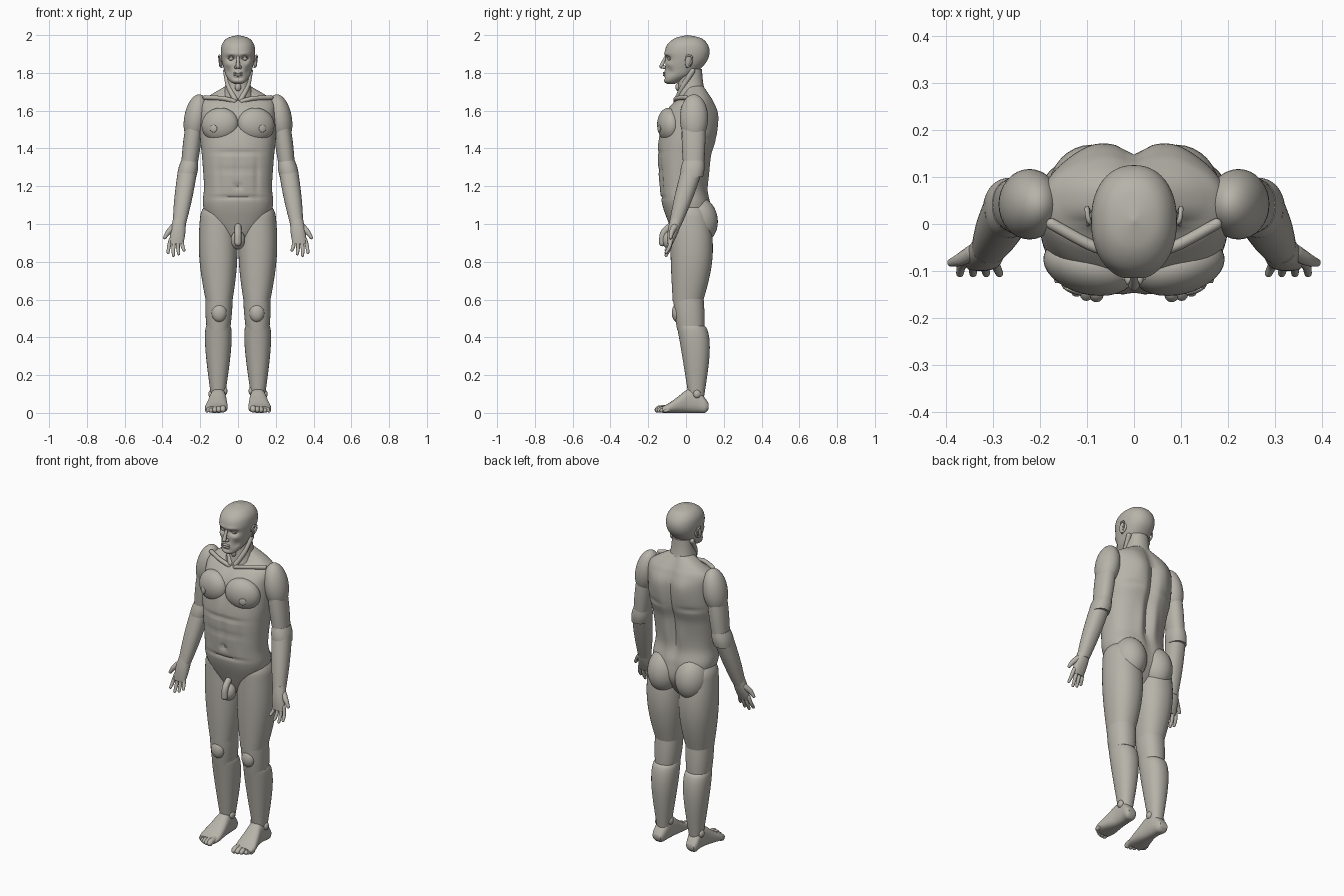
import bpy, bmesh
from math import sin, cos, pi, exp, sqrt, radians, copysign
from mathutils import Vector, Matrix, Euler

cube = bpy.data.objects.get("Cube")
if cube:
    bpy.data.objects.remove(cube, do_unlink=True)

# One clay colour for the whole figure
CLAY = (.47, .45, .4, 1)
clay = bpy.data.materials.new("warm grey clay")
clay.use_nodes = True
clay.diffuse_color = CLAY
for node in clay.node_tree.nodes:
    if node.type == 'BSDF_PRINCIPLED':
        node.inputs["Base Color"].default_value = CLAY


def finish(name, bm, mirror):
    """Turn a bmesh into a smooth object, mirrored across x if asked."""
    bmesh.ops.recalc_face_normals(bm, faces=bm.faces)
    mesh = bpy.data.meshes.new(name)
    bm.to_mesh(mesh)
    bm.free()
    mesh.materials.append(clay)
    obj = bpy.data.objects.new(name, mesh)
    bpy.context.collection.objects.link(obj)
    bpy.ops.object.select_all(action='DESELECT')
    obj.select_set(True)
    bpy.context.view_layer.objects.active = obj
    bpy.ops.object.shade_smooth_by_angle(angle=radians(50))
    if mirror:
        modifier = obj.modifiers.new("mirror", 'MIRROR')
        modifier.use_mirror_merge = False


def skin(name, ring_sets, mirror=True, sculpt=Vector):
    """Bridge each list of rings into a closed skin."""
    bm = bmesh.new()
    for rings in ring_sets:
        loops = [[bm.verts.new(sculpt(point)) for point in ring] for ring in rings]
        for low, high in zip(loops, loops[1:]):
            for i in range(len(low)):
                bm.faces.new((low[i - 1], low[i], high[i], high[i - 1]))
        bm.faces.new(loops[0])
        bm.faces.new(loops[-1])
    finish(name, bm, mirror)


def smooth_rows(rows, steps):
    """Catmull-Rom interpolation between rows of numbers."""
    keys = [Vector(row) for row in rows]
    keys = [keys[0]] + keys + [keys[-1]]
    result = []
    for a, b, c, d in zip(keys, keys[1:], keys[2:], keys[3:]):
        for k in range(steps):
            t = k / steps
            slope_in, slope_out = (c - a) / 2, (d - b) / 2
            bend = (c - b) * 3 - slope_in * 2 - slope_out
            twist = (b - c) * 2 + slope_in + slope_out
            result.append(b + slope_in * t + bend * t ** 2 + twist * t ** 3)
    return result + [keys[-1]]


def oval(centre_a, centre_b, radius_a, radius_b, sides, power):
    """Slightly squared ellipse as pairs of coordinates."""
    ring = []
    for i in range(sides):
        angle = 2 * pi * i / sides
        u, v = [copysign(abs(w) ** (2 / power), w) for w in (cos(angle), sin(angle))]
        ring.append((centre_a + u * radius_a, centre_b + v * radius_b))
    return ring


def body(rows, power):
    """Central form from rows of height, half width, front and back."""
    return [[Vector((x, y, z)) for x, y in oval(0, (front + back) / 2, w, (back - front) / 2, 88, power)]
            for z, w, front, back in smooth_rows(rows, 9)]


def limb(name, top, bottom, wide, deep, swell=.005, bow=0, skew=1, domed=False, mirror=True):
    """Horizontal ovals from top to bottom, tapering, swelling and bowing by rule."""
    rings, steps = [], 40
    for k in range(steps + 1):
        t = k / steps
        belly = sin(pi * t ** skew)
        cap = sqrt(max(1 - max(1 - t * 6, 0) ** 2, .001)) if domed else 1
        x, y, z = Vector(top).lerp(Vector(bottom), t)
        radii = [(start + (end - start) * t + swell * belly) * cap for start, end in (wide, deep)]
        rings.append([Vector((a, b, z)) for a, b in oval(x, y + bow * belly, *radii, 40, 2.2)])
    skin(name, [rings], mirror)


def tube(points, radii, sides=14):
    """Round-ended tube through a few points."""
    path = [(row.xyz, row.w) for row in smooth_rows([(*p, r) for p, r in zip(points, radii)], 5)]
    start = (path[0][0] - path[1][0]).normalized()
    end = (path[-1][0] - path[-2][0]).normalized()
    dome = [(sin(a), cos(a)) for a in (.4, .8, 1.1, 1.4)]
    (p, r), (q, s) = path[0], path[-1]
    path = [(p + start * r * h, r * w) for h, w in reversed(dome)] + path
    path += [(q + end * s * h, s * w) for h, w in dome]
    rings = []
    for i, (p, r) in enumerate(path):
        along = path[min(i + 1, len(path) - 1)][0] - path[max(i - 1, 0)][0]
        turn = along.to_track_quat('Z', 'Y')
        rings.append([p + turn @ Vector((a, b, 0)) for a, b in oval(0, 0, r, r, sides, 2)])
    return rings


def blob(name, centre, size, tilt=(0, 0, 0), mirror=True):
    """Tilted ellipsoid."""
    bm = bmesh.new()
    turn = Euler([radians(a) for a in tilt]).to_matrix().to_4x4()
    place = Matrix.Translation(centre) @ turn @ Matrix.Diagonal((*size, 1))
    bmesh.ops.create_uvsphere(bm, u_segments=32, v_segments=20, radius=1, matrix=place)
    finish(name, bm, mirror)


def sculptor(front_marks, back_marks):
    """Marks (x, z, width, height, outward push) swell or dent front and back."""
    def sculpt(point):
        side, marks = (-1, front_marks) if point.y < 0 else (1, back_marks)
        push = sum(depth * exp(-((abs(point.x) - x) / w) ** 2 - ((point.z - z) / h) ** 2)
                   for x, z, w, h, depth in marks)
        return point + Vector((0, side * push, 0))
    return sculpt


# Torso with spine furrow, shoulder blades, belly creases and navel
torso_rows = [
    (1.73, .065, 0, .095), (1.68, .15, -.02, .125), (1.64, .195, -.07, .145),
    (1.57, .2, -.12, .165), (1.45, .2, -.145, .16), (1.35, .19, -.15, .13),
    (1.2, .18, -.14, .11), (1.1, .185, -.125, .13), (1, .15, -.09, .13), (.9, .05, -.05, .07)]
belly_marks = [(.04, z, .08, .008, -.008) for z in (1.14, 1.29, 1.38)]
belly_marks += [(0, 1.54, .02, .08, -.012), (0, 1.3, .012, .1, -.008),
                (.1, 1.25, .012, .1, -.007), (0, 1.2, .012, .014, -.018)]
spine_marks = [(0, 1.4, .025, .26, -.028), (.085, 1.58, .05, .1, .012),
               (.045, 1.25, .03, .1, .01), (.12, 1.45, .06, .012, -.007)]
skin("torso", [body(torso_rows, 2.4)], False, sculptor(belly_marks, spine_marks))
blob("chest_muscles", (.095, -.09, 1.525), (.1, .06, .09), (0, 12, 14))
blob("nipples", (.13, -.142, 1.505), (.02, .006, .02), (0, 0, 20))
blob("buttocks", (.09, .068, 1.02), (.093, .1, .125), (8, 0, 0))
blob("groin_pouch", (0, -.085, .915), (.038, .042, .05), mirror=False)
skin("groin_front", [tube([(0, -.09, .985), (0, -.12, .95), (0, -.125, .9)], [.018] * 3)], False)
skin("collar_bones", [tube([(.02, -.055, 1.65), (.08, -.05, 1.665), (.175, 0, 1.67)], [.012] * 3)])

# Neck
limb("neck", (0, .02, 1.82), (0, .032, 1.65), wide=(.06, .09), deep=(.065, .085), swell=-.008, mirror=False)
skin("neck_muscles", [tube([(.065, .035, 1.81), (.05, -.015, 1.73), (.016, -.048, 1.66)], [.014] * 3)])
blob("throat", (0, -.042, 1.725), (.016, .014, .022), mirror=False)

# Head with eye sockets, brow, cheeks and mouth
head_rows = [
    (1.742, .02, -.1, -.06), (1.755, .042, -.116, -.03), (1.785, .063, -.114, .03),
    (1.825, .076, -.11, .08), (1.87, .087, -.11, .115), (1.915, .091, -.112, .125),
    (1.955, .083, -.095, .112), (1.985, .055, -.055, .078), (2, .002, .005, .01)]
face_marks = [
    (.036, 1.876, .02, .013, -.022), (.03, 1.9, .03, .01, .005), (.055, 1.845, .018, .014, .006),
    (.052, 1.805, .016, .02, -.01), (0, 1.795, .025, .016, .005), (0, 1.772, .02, .006, -.006)]
skin("head", [body(head_rows, 2.2)], False, sculptor(face_marks, []))
skin("nose", [tube([(0, -.106, 1.885), (0, -.12, 1.86), (0, -.13, 1.835)], [.008, .009, .012])], False)
blob("nostrils", (.011, -.117, 1.83), (.009, .013, .009))
blob("eyes", (.036, -.084, 1.876), (.015, .014, .012))
skin("eyelids", [tube([(.02, -.092, 1.876), (.036, -.1, 1.887), (.053, -.088, 1.876)], [.003] * 3)])
for lip, height in (("upper_lip", 1.8), ("lower_lip", 1.788)):
    blob(lip, (0, -.115, height), (.026, .008, .006), mirror=False)
blob("ears", (.09, .015, 1.86), (.007, .022, .033), (-12, 0, 25))
skin("ear_rims", [tube([(.086, 0, 1.865), (.096, .006, 1.89), (.1, .032, 1.885),
                        (.097, .028, 1.855), (.087, .005, 1.83)], [.005] * 5)])

# Arms
blob("shoulder_muscles", (.222, .042, 1.56), (.063, .075, .128), (0, -10, 0))
limb("upper_arms", (.225, .04, 1.58), (.258, .04, 1.31), wide=(.042, .043), deep=(.06, .055))
limb("elbows", (.257, .04, 1.335), (.271, .03, 1.25), wide=(.044, .05), deep=(.056, .06))
limb("forearms", (.266, .033, 1.29), (.312, -.058, .99), wide=(.051, .034), deep=(.057, .032))

# Hands with spread fingers
limb("palms", (.31, -.05, 1.03), (.325, -.085, .895), wide=(.033, .036), deep=(.033, .015))
fingers = []
for i, lift in enumerate((0, .01, .014, .006)):
    knuckle = Vector((.298 + i * .019, -.078, .92))
    middle = Vector((.294 + i * .024, -.088, .885 - lift))
    tip = Vector((.286 + i * .028, -.105, .862 - lift * 2))
    fingers.append(tube([knuckle, middle, tip], [.011, .01, .008]))
thumb = tube([(.342, -.06, .985), (.368, -.075, .958), (.388, -.082, .928)], [.017, .014, .009])
skin("fingers", fingers + [thumb])

# Legs
limb("thighs", (.11, .01, 1.13), (.1, .01, .59), wide=(.08, .07), deep=(.09, .08),
     swell=.027, bow=.02, domed=True)
limb("knees", (.1, .012, .62), (.104, .025, .44), wide=(.072, .062), deep=(.08, .072), swell=.003)
blob("kneecaps", (.1, -.045, .53), (.04, .03, .05))
limb("calves", (.104, .025, .46), (.106, .055, .08), wide=(.064, .036), deep=(.074, .04),
     swell=.013, bow=.015, skew=.6)
blob("inner_ankles", (.07, .045, .115), (.014, .022, .022))
blob("outer_ankles", (.143, .058, .1), (.014, .02, .022))

# Feet from heel to ball, then toes along a curved front
foot_rows = [(.12, .11, .025, .02, .05), (.1, .11, .036, 0, .08), (.06, .106, .04, 0, .125),
             (.01, .106, .044, 0, .125), (-.04, .11, .053, 0, .088),
             (-.09, .115, .06, 0, .052), (-.125, .115, .053, 0, .035)]
foot = [[Vector((x, y, z)) for x, z in oval(x0, (low + high) / 2, w, (high - low) / 2, 40, 2.5)]
        for y, x0, w, low, high in smooth_rows(foot_rows, 6)]
skin("feet", [foot])
toes = []
for i in range(5):
    x, r, tip = .08 + .021 * i, .017 - .0015 * i, -.168 + .003 * i ** 2
    toes.append(tube([(x, -.09, r + .008), (x, tip + .03, r + .006), (x, tip + r, r)], [r, r, r * .9]))
skin("toes", toes)
